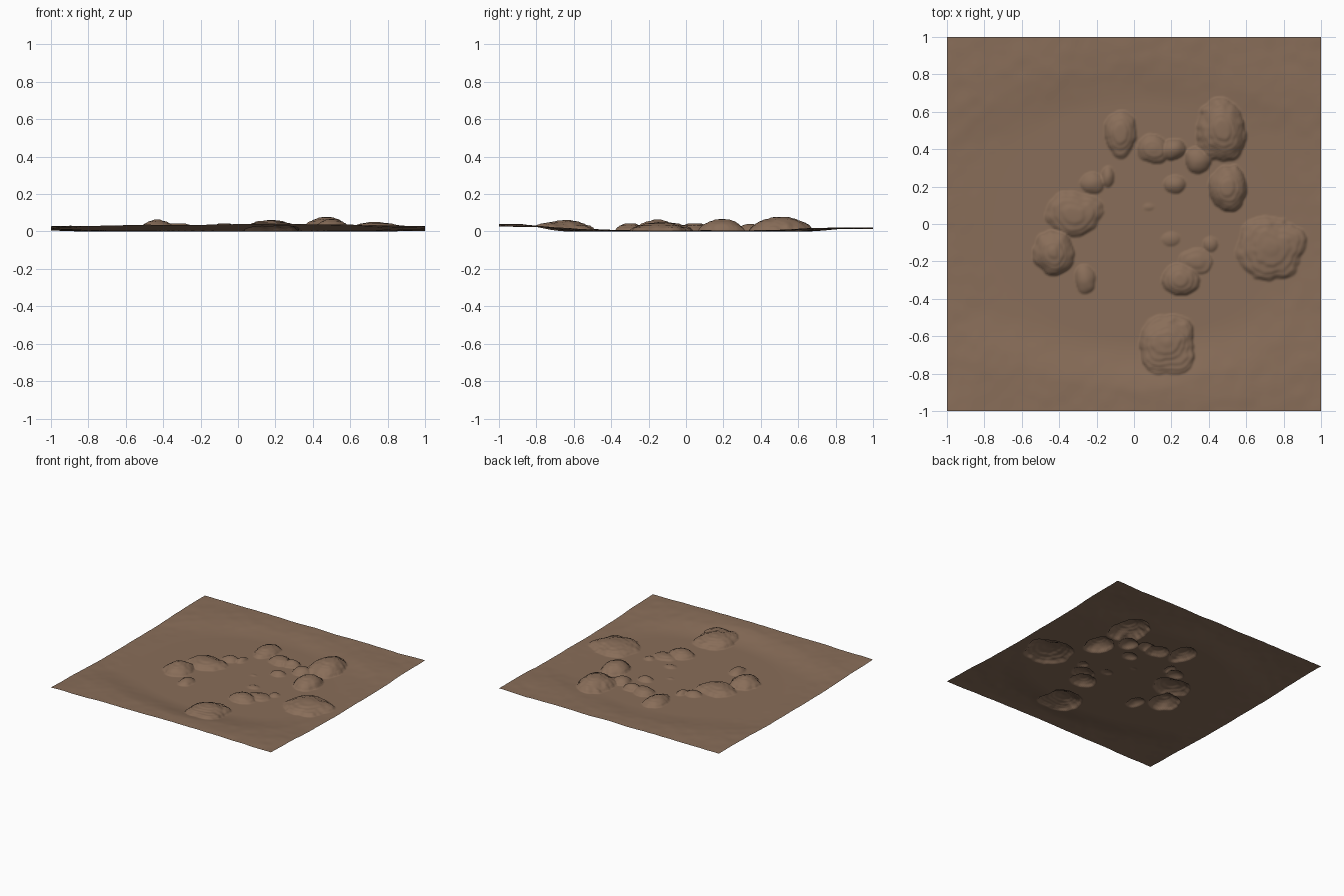
import bpy, bmesh, math
from mathutils import Vector, noise

cube = bpy.data.objects.get("Cube")
if cube:
    bpy.data.objects.remove(cube, do_unlink=True)

CELLS = 250
FLOOR = 0.004
STEP = 0.011   # height of one rock terrace

# Mounds: centre x, centre y, radius x, radius y, summit height
MOUNDS = [
    (.47, .50, .14, .18, .080), (-.07, .48, .09, .12, .046),
    (.10, .40, .09, .08, .040), (.21, .40, .07, .06, .046),
    (.34, .34, .08, .07, .045), (.50, .19, .10, .13, .068),
    (.22, .21, .06, .05, .032), (.73, -.13, .20, .17, .052),
    (.25, -.30, .10, .09, .045), (.33, -.20, .09, .07, .022),
    (.41, -.11, .04, .04, .020), (.20, -.08, .05, .04, .016),
    (.18, -.64, .15, .18, .064), (-.26, -.30, .06, .08, .034),
    (-.43, -.15, .11, .13, .066), (-.32, .05, .17, .12, .045),
    (-.22, .22, .07, .06, .032), (-.14, .25, .04, .06, .030),
    (.08, .09, .03, .02, .009),
]


def smoothstep(a, b, t):
    t = min(max((t - a) / (b - a), 0), 1)
    return t * t * (3 - 2 * t)


def wobble(x, y, scale):
    return noise.noise(Vector((x * scale + 7, y * scale, 2.5)))


def basin(x, y):
    """Shallow oval basin with a rough raised border, highest at the front."""
    d = math.hypot(x, y / 0.8) + 0.05 * wobble(x, y, 2)
    rise = smoothstep(0.78, 1.12, d)
    low_sides = smoothstep(0.3, 0.8, abs(y))
    border = 0.006 + 0.012 * low_sides
    border += 0.022 * smoothstep(0.4, 0.95, -y) * (1 - 0.6 * abs(x))
    rough = 0.005 * wobble(x, y, 4) + 0.002 * wobble(x, y, 13)
    return FLOOR + rise * (border + rough)


def terrace(h):
    """Turn a smooth slope into soft rock ledges."""
    n = math.floor(h / STEP)
    return STEP * (n + 0.3 * (h / STEP - n) + 0.7 * smoothstep(0.35, 0.85, h / STEP - n))


def height(x, y):
    ground = basin(x, y)
    top = ground
    for cx, cy, rx, ry, summit in MOUNDS:
        d = math.hypot((x - cx) / rx, (y - cy) / ry)
        if d > 1.5:
            continue
        d += 0.16 * wobble(x, y, 9) + 0.07 * wobble(x, y, 26)
        if d < 1:
            rise = (summit - ground) * (1 - max(d, 0) ** 2) ** 0.85
            if rx * ry > 0.006:
                rise = 0.3 * rise + 0.7 * terrace(rise + STEP * 0.3)
            top = max(top, ground + rise * smoothstep(1, 0.9, d))
    return max(top, 0)


# Terrain sheet
bm = bmesh.new()
bmesh.ops.create_grid(bm, x_segments=CELLS, y_segments=CELLS, size=1)
for v in bm.verts:
    v.co.z = height(v.co.x, v.co.y)
lowest = min(v.co.z for v in bm.verts)
for v in bm.verts:
    v.co.z -= lowest
for f in bm.faces:
    f.smooth = True
mesh = bpy.data.meshes.new("terrain")
bm.to_mesh(mesh)
bm.free()
terrain = bpy.data.objects.new("terrain", mesh)
bpy.context.collection.objects.link(terrain)

# Dry earth colour
earth = bpy.data.materials.new("dry earth brown")
earth.use_nodes = True
colour = (0.25, 0.155, 0.10, 1)
earth.diffuse_color = colour
shader = earth.node_tree.nodes["Principled BSDF"]
shader.inputs["Base Color"].default_value = colour
shader.inputs["Roughness"].default_value = 0.9
mesh.materials.append(earth)
